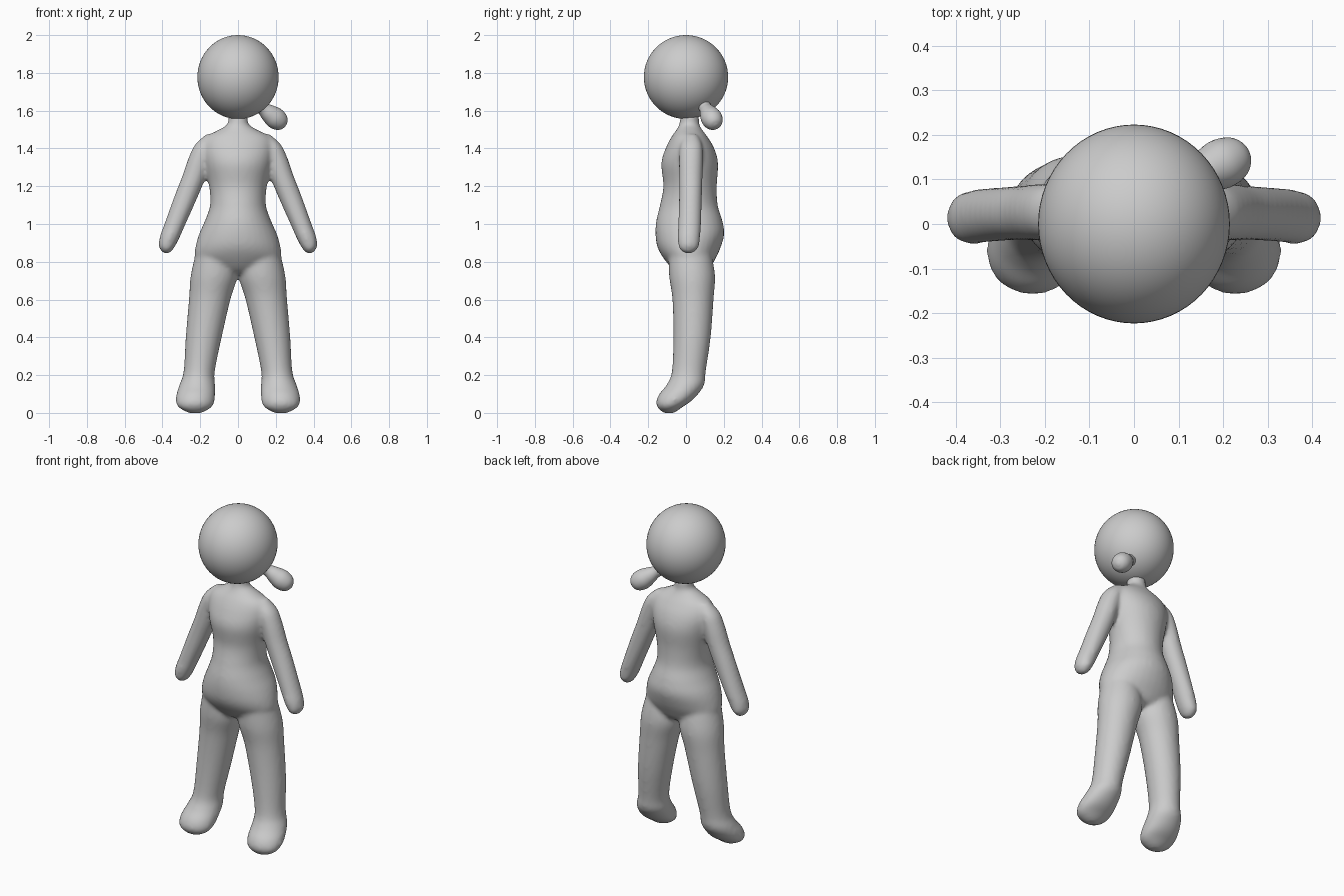
import bpy, bmesh, math
from mathutils import Vector

if "Cube" in bpy.data.objects:
    bpy.data.objects.remove(bpy.data.objects["Cube"])

SEG = 32


def catmull(rings, steps=5):
    """Smoothly interpolate between the given rings."""
    out = []
    for i in range(len(rings) - 1):
        a, b = rings[max(i - 1, 0)], rings[i]
        c, d = rings[i + 1], rings[min(i + 2, len(rings) - 1)]
        for s in range(steps):
            t = s / steps
            out.append([0.5 * (2 * q + (r - p) * t + (2 * p - 5 * q + 4 * r - w) * t * t
                               + (3 * q - p - 3 * r + w) * t ** 3)
                        for p, q, r, w in zip(a, b, c, d)])
    out.append(list(rings[-1]))
    return out


def loft(bm, rings, side=1):
    """Closed skin through oval rings given as (z, x0, x1, y0, y1)."""
    loops = []
    for z, x0, x1, y0, y1 in catmull(rings):
        cx, cy, rx, ry = (x0 + x1) / 2, (y0 + y1) / 2, (x1 - x0) / 2, (y1 - y0) / 2
        loops.append([bm.verts.new((side * (cx + rx * math.cos(a)), cy + ry * math.sin(a), z))
                      for a in (2 * math.pi * k / SEG for k in range(SEG))])
    faces = [bm.faces.new(loops[0]), bm.faces.new(loops[-1])]
    for a, b in zip(loops, loops[1:]):
        for k in range(SEG):
            n = (k + 1) % SEG
            faces.append(bm.faces.new((a[k], a[n], b[n], b[k])))
    bmesh.ops.recalc_face_normals(bm, faces=faces)


def finish(name, bm):
    mesh = bpy.data.meshes.new(name)
    bm.to_mesh(mesh)
    bm.free()
    mesh.polygons.foreach_set("use_smooth", [True] * len(mesh.polygons))
    ob = bpy.data.objects.new(name, mesh)
    bpy.context.collection.objects.link(ob)
    return ob


# Torso: neck down to crotch
torso = [(1.58, -.055, .055, -.03, .07), (1.53, -.055, .055, -.035, .07),
         (1.50, -.10, .10, -.05, .085), (1.46, -.17, .17, -.078, .115),
         (1.40, -.19, .19, -.108, .15), (1.32, -.18, .18, -.131, .17),
         (1.20, -.153, .153, -.12, .163), (1.10, -.148, .148, -.138, .168),
         (1.02, -.174, .174, -.157, .192), (.95, -.205, .205, -.162, .203),
         (.88, -.225, .225, -.152, .185), (.82, -.225, .225, -.12, .158),
         (.76, -.15, .15, -.07, .12), (.735, -.05, .05, -.03, .06)]
# Arm: shoulder down to rounded hand
arm = [(1.475, .10, .17, .0, .06), (1.42, .12, .228, -.03, .085),
       (1.35, .14, .262, -.037, .09), (1.25, .17, .297, -.037, .088),
       (1.15, .21, .336, -.037, .085), (1.0, .277, .39, -.042, .08),
       (.93, .308, .415, -.045, .075), (.88, .334, .419, -.04, .068),
       (.852, .355, .402, -.02, .045), (.845, .37, .39, .0, .03)]
# Leg: hip down to tilted foot
leg = [(.86, .02, .22, -.09, .13), (.73, .003, .25, -.09, .154),
       (.60, .04, .26, -.072, .146), (.40, .086, .277, -.067, .131),
       (.22, .123, .288, -.075, .105), (.15, .121, .31, -.102, .097),
       (.10, .121, .326, -.142, .065), (.06, .124, .33, -.158, .025),
       (.03, .14, .316, -.152, -.02), (.008, .175, .28, -.13, -.05),
       (-.002, .2, .255, -.11, -.07)]

# Body: all limbs fused into one soft skin
bm = bmesh.new()
loft(bm, torso)
for side in (1, -1):
    loft(bm, arm, side)
    loft(bm, leg, side)
body = finish("body", bm)
rm = body.modifiers.new("fuse", 'REMESH')
rm.mode = 'VOXEL'
rm.voxel_size = 0.011
rm.use_smooth_shade = True
sm = body.modifiers.new("soften", 'SMOOTH')
sm.factor = 0.5
sm.iterations = 10

# Head
bm = bmesh.new()
bmesh.ops.create_uvsphere(bm, u_segments=64, v_segments=32, radius=1)
bmesh.ops.scale(bm, vec=(.215, .223, .222), verts=bm.verts)
head = finish("head", bm)
head.location = (0, 0, 1.778)

# Hair bun: small tapered bulb hanging off the back of the head
bm = bmesh.new()
loft(bm, [(z, -r, r, -r, r) for z, r in
          ((0, .036), (.04, .034), (.08, .046), (.125, .056),
           (.165, .05), (.19, .032), (.2, .008))])
bun = finish("hair_bun", bm)
start, end = Vector((.10, .09, 1.635)), Vector((.25, .16, 1.52))
bun.location = start
bun.rotation_euler = (end - start).to_track_quat('Z', 'Y').to_euler()
